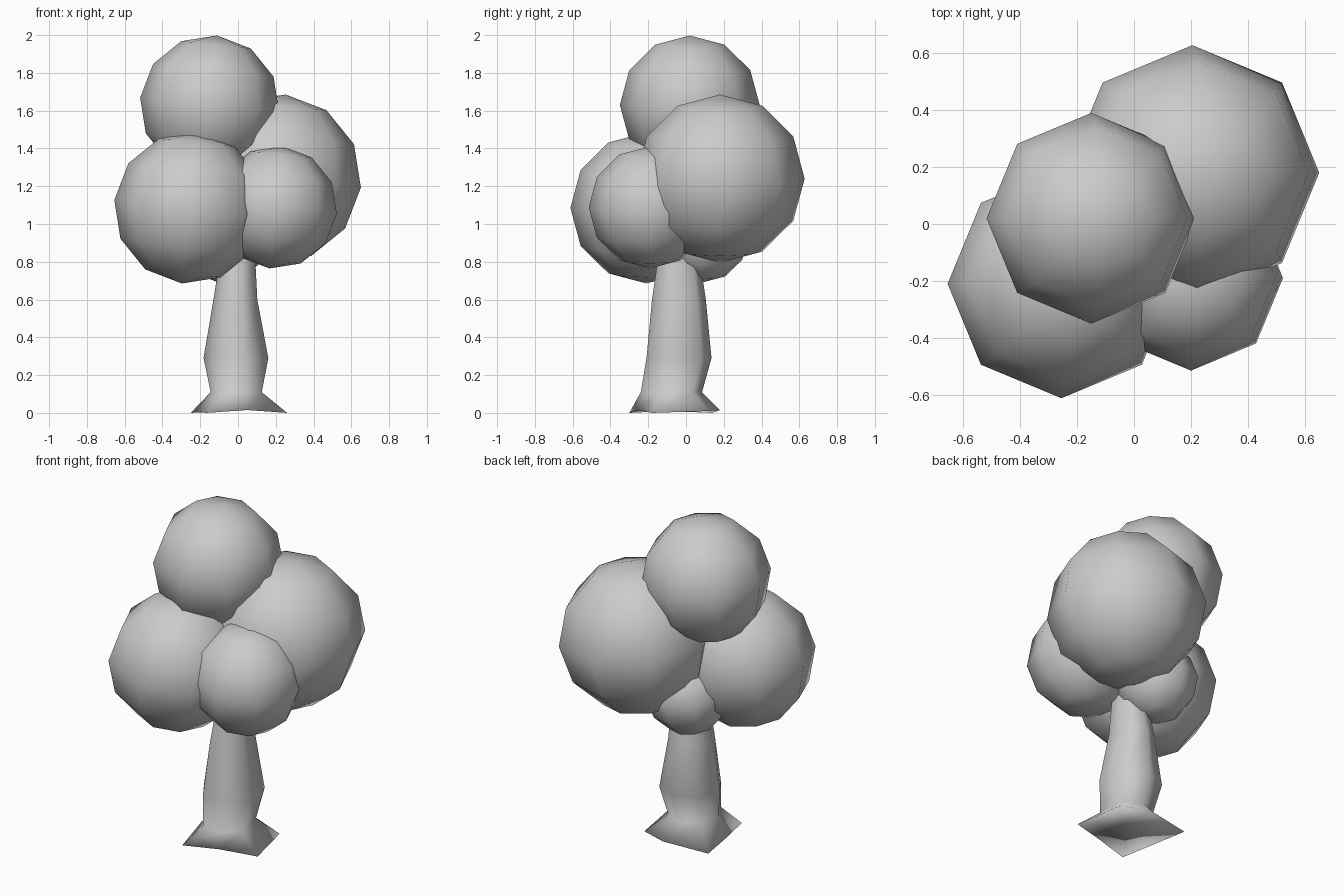
import bpy, bmesh, math

if "Cube" in bpy.data.objects:
    bpy.data.objects.remove(bpy.data.objects["Cube"])

# Foliage: low-poly smooth balls, all leaning slightly to +x
balls = {
    "foliage_top": (-0.15, 0.02, 1.63, 0.37),
    "foliage_back_right": (0.205, 0.18, 1.24, 0.448),
    "foliage_front_left": (-0.255, -0.21, 1.085, 0.402),
    "foliage_front_right": (0.2, -0.19, 1.088, 0.325),
    "foliage_underside": (-0.08, 0.09, 0.93, 0.24),
}
for name, (x, y, z, r) in balls.items():
    bpy.ops.mesh.primitive_uv_sphere_add(segments=8, ring_count=6, radius=r,
                                         location=(x, y, z),
                                         rotation=(0, math.radians(6), 0))
    bpy.context.object.name = name
    bpy.ops.object.shade_smooth()

# Trunk: uneven flared foot, then seven-sided rings (cx, cy, rx, ry, z)
angles = [math.radians(a) for a in (-126, -75, -23, 43, 90, 140, 190)]
foot = [(-.17, -.30, 0), (.05, -.25, .015), (.26, -.18, 0), (.2, .12, .01),
        (.03, .18, .015), (-.25, .14, 0), (-.22, -.1, .01)]
rings = [(-.005, -.08, .142, .165, .11), (-.005, -.04, .18, .175, .29),
         (-.01, -.04, .122, .145, .6), (0, -.04, .1, .115, .8),
         (0, -.03, .07, .08, 1.0)]
bm = bmesh.new()
loops = [[bm.verts.new(p) for p in foot]]
for cx, cy, rx, ry, z in rings:
    loops.append([bm.verts.new((cx + rx * math.cos(a), cy + ry * math.sin(a), z))
                  for a in angles])
n = len(angles)
for lo, hi in zip(loops, loops[1:]):
    for i in range(n):
        j = (i + 1) % n
        bm.faces.new((lo[i], lo[j], hi[j], hi[i]))
bm.faces.new(loops[-1])
# Slightly hollow underside
hub = bm.verts.new((0, -.06, .03))
for i in range(n):
    bm.faces.new((loops[0][(i + 1) % n], loops[0][i], hub))
bmesh.ops.recalc_face_normals(bm, faces=bm.faces)
mesh = bpy.data.meshes.new("trunk")
bm.to_mesh(mesh)
bm.free()
trunk = bpy.data.objects.new("trunk", mesh)
bpy.context.collection.objects.link(trunk)
for p in mesh.polygons:
    p.use_smooth = True
